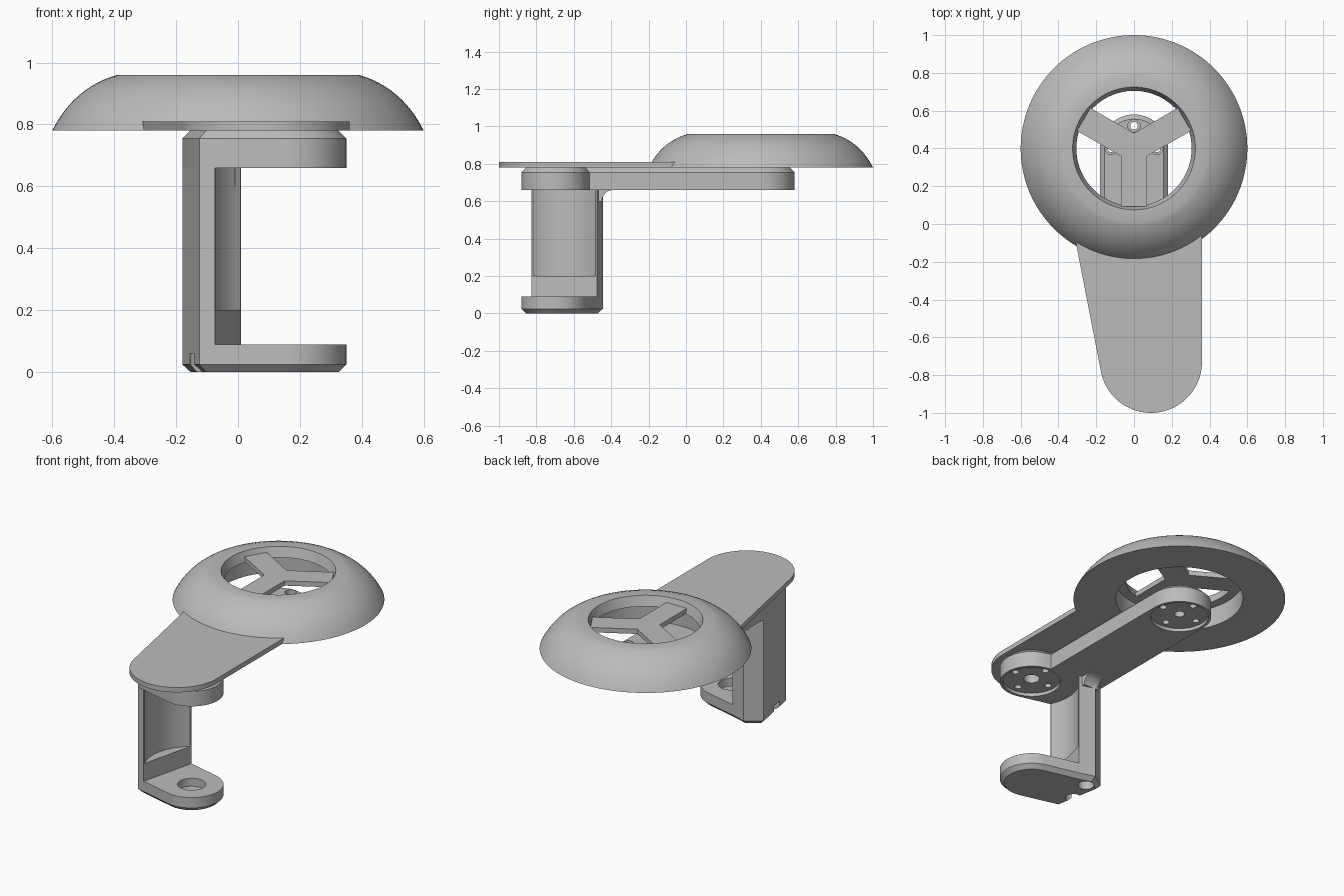
import bpy, bmesh
from math import sin, cos, pi, radians
from mathutils import Matrix

cube = bpy.data.objects.get("Cube")
if cube:
    bpy.data.objects.remove(cube, do_unlink=True)

grey = bpy.data.materials.new("plain grey")
grey.use_nodes = True
grey.diffuse_color = (0.5, 0.5, 0.5, 1)
grey.node_tree.nodes["Principled BSDF"].inputs["Base Color"].default_value = (0.5, 0.5, 0.5, 1)


def finish(name, bm):
    """Turn a bmesh into a named grey object."""
    bmesh.ops.recalc_face_normals(bm, faces=bm.faces[:])
    mesh = bpy.data.meshes.new(name)
    bm.to_mesh(mesh)
    bm.free()
    mesh.materials.append(grey)
    obj = bpy.data.objects.new(name, mesh)
    bpy.context.collection.objects.link(obj)
    return obj


def prism(name, outline, z0, z1, chamfer_z=None, chamfer=0.025):
    """Extrude a plan outline, optionally chamfering the rim at one height."""
    bm = bmesh.new()
    face = bm.faces.new([bm.verts.new((x, y, z0)) for x, y in outline])
    top = bmesh.ops.extrude_face_region(bm, geom=[face], use_keep_orig=True)["geom"]
    for v in top:
        if isinstance(v, bmesh.types.BMVert):
            v.co.z = z1
    if chamfer_z is not None:
        rim = [e for e in bm.edges if all(abs(v.co.z - chamfer_z) < 1e-5 for v in e.verts)]
        bmesh.ops.bevel(bm, geom=rim, offset=chamfer, segments=1, affect='EDGES', clamp_overlap=False)
    return finish(name, bm)


def arc(cx, cy, r, a0, a1, n=32):
    return [(cx + r * cos(radians(a0 + (a1 - a0) * i / n)),
             cy + r * sin(radians(a0 + (a1 - a0) * i / n))) for i in range(n + 1)]


def drill(obj, x, y, r, z0, z1, n=32):
    """Cut a round hole between two heights."""
    cutter = prism("cutter", arc(x, y, r, 0, 360 - 360 / n, n - 1), z0, z1)
    cutter.hide_render = True
    mod = obj.modifiers.new("hole", 'BOOLEAN')
    mod.operation = 'DIFFERENCE'
    mod.solver = 'EXACT'
    mod.object = cutter
    bpy.context.view_layer.objects.active = obj
    bpy.ops.object.modifier_apply(modifier=mod.name)
    bpy.data.objects.remove(cutter, do_unlink=True)


HEAD = (0.17, -0.70)
HUB = (0.0, 0.40)
R = 0.18
head_arc = arc(*HEAD, R, -104, 76)
wall_outside = [(-0.18, -0.51), (-0.125, -0.81)]
wall_back = [(0.01, -0.475), (-0.087, -0.445)]

# Lower clamp plate with blind seat on top and two screw bores beneath
lower = prism("lower_clamp_plate", head_arc + wall_back + wall_outside, 0, 0.09, chamfer_z=0)
drill(lower, *HEAD, 0.08, 0.04, 0.2)
for x, y in [(-0.084, -0.524), (-0.122, -0.68)]:
    drill(lower, x, y, 0.045, -0.1, 0.06)

# Upright wall, hollowed by a large round scoop
wall = prism("clamp_wall", [(-0.075, -0.825)] + wall_back + wall_outside, 0.09, 0.66)
drill(wall, *HEAD, 0.27, 0.2, 0.8, 96)

# Fillet between wall and arm
fillet = prism("arm_fillet", [(-0.5, 0.66), (-0.5, 0.6)] + arc(-0.39, 0.6, 0.06, 180, 90, 10), -0.11, -0.01)
fillet.data.transform(Matrix(((0, 0, 1, 0), (1, 0, 0, 0), (0, 1, 0, 0), (0, 0, 0, 1))))

# Support arm: clamp head and long bar in one outline
arm = prism("support_arm",
            head_arc + [(R, -0.517)] + arc(*HUB, R, 0, 180) + wall_outside,
            0.66, 0.78, chamfer_z=0.78)
for centre, bore, end in ((HEAD, 0.045, 0.75), (HUB, 0.03, 0.75)):
    drill(arm, *centre, 0.163, 0.6, 0.68, 64)
    drill(arm, *centre, bore, 0.6, end)
    for k in range(4):
        x = centre[0] + 0.12 * cos(k * pi / 2)
        y = centre[1] + 0.12 * sin(k * pi / 2)
        drill(arm, x, y, 0.02, 0.6, 0.9 if centre == HUB else 0.75, 20)
        if centre == HUB:
            drill(arm, x, y, 0.033, 0.75, 0.9, 20)

# Thin rest plate
prism("rest_plate", arc(0.09, -0.73, 0.27, -169, 0, 40) + [(0.36, -0.05), (-0.317, -0.05)], 0.78, 0.81)

# Domed ring, turned from its section
dome = []
for i in range(13):
    t = i / 12
    a, b, c = (1 - t) ** 2, 2 * t * (1 - t), t * t
    dome.append((a * 0.6 + b * 0.53 + c * 0.39, a * 0.78 + b * 0.92 + c * 0.96))
section = [(0.36, 0.78)] + dome + [(0.325, 0.96), (0.305, 0.90), (0.36, 0.90)]
bm = bmesh.new()
loop = [bm.verts.new((r, HUB[1], z)) for r, z in section]
edges = [bm.edges.new((loop[i], loop[(i + 1) % len(loop)])) for i in range(len(loop))]
bmesh.ops.spin(bm, geom=loop + edges, cent=(0, HUB[1], 0), axis=(0, 0, 1), angle=2 * pi, steps=128)
bmesh.ops.remove_doubles(bm, verts=bm.verts[:], dist=1e-4)
finish("domed_ring", bm)

# Three spokes as one Y outline
spokes = []
half, reach = 0.07, 0.308
for k in range(3):
    a = radians(30 + 120 * k)
    for along, side in ((reach, -half), (reach, half)):
        spokes.append((along * cos(a) - side * sin(a), HUB[1] + along * sin(a) + side * cos(a)))
    notch = half / sin(pi / 3)
    spokes.append((notch * cos(a + pi / 3), HUB[1] + notch * sin(a + pi / 3)))
prism("ring_spokes", spokes, 0.90, 0.93)

# Smooth the curved surfaces, keep the edges sharp
bpy.ops.object.select_all(action='DESELECT')
for obj in bpy.context.scene.objects:
    if obj.type == 'MESH':
        obj.select_set(True)
        bpy.context.view_layer.objects.active = obj
bpy.ops.object.shade_smooth_by_angle(angle=radians(25))
